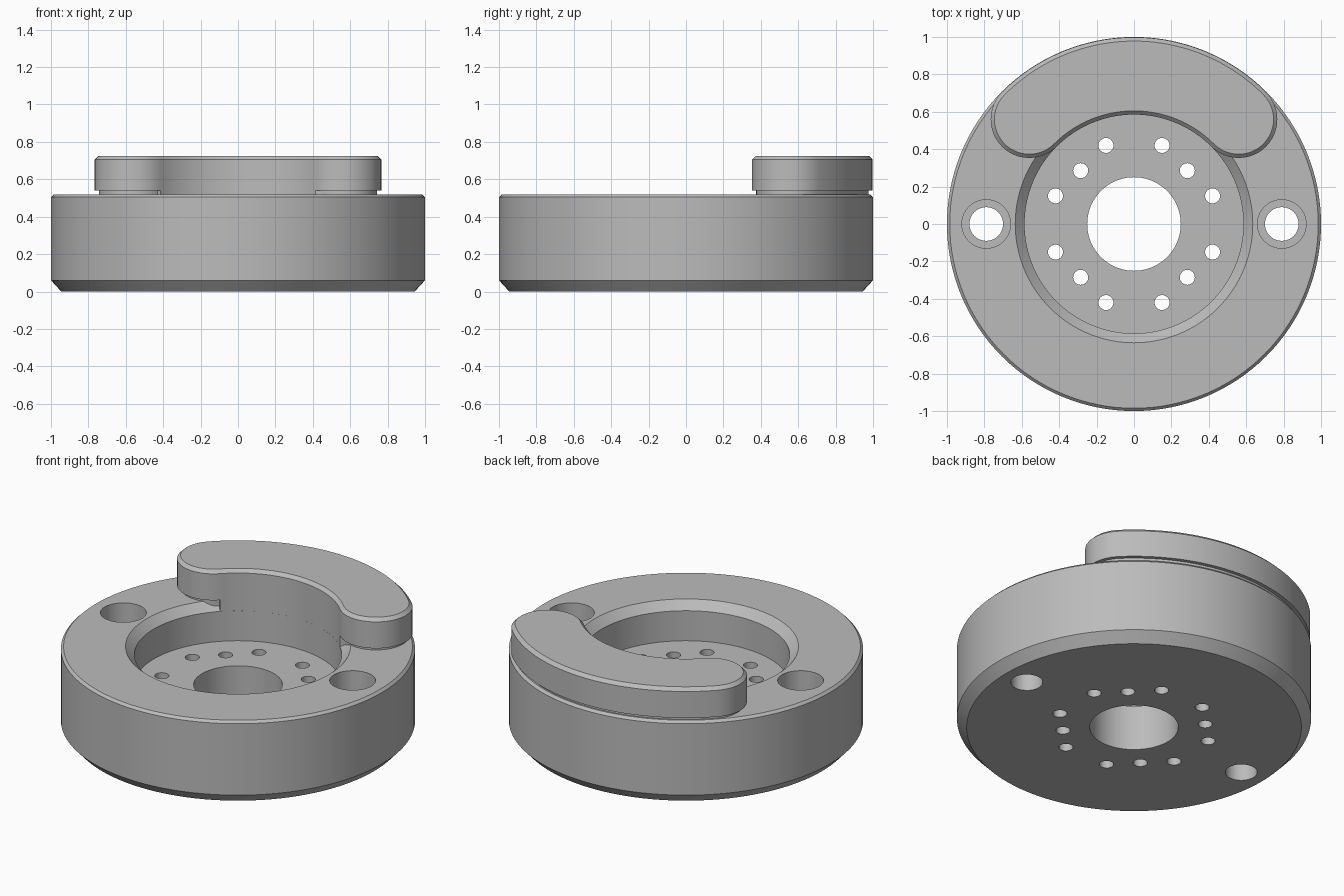
import bpy, bmesh, math
from math import cos, sin, pi

if "Cube" in bpy.data.objects:
    bpy.data.objects.remove(bpy.data.objects["Cube"])

grey = bpy.data.materials.new("plain grey")
grey.use_nodes = True
grey.diffuse_color = (0.5, 0.5, 0.5, 1)
grey.node_tree.nodes["Principled BSDF"].inputs["Base Color"].default_value = (0.5, 0.5, 0.5, 1)


def make_object(name, bm):
    bmesh.ops.recalc_face_normals(bm, faces=bm.faces)
    mesh = bpy.data.meshes.new(name)
    bm.to_mesh(mesh)
    bm.free()
    ob = bpy.data.objects.new(name, mesh)
    bpy.context.collection.objects.link(ob)
    mesh.materials.append(grey)
    return ob


def smooth(ob):
    bpy.ops.object.select_all(action='DESELECT')
    ob.select_set(True)
    bpy.context.view_layer.objects.active = ob
    bpy.ops.object.shade_smooth_by_angle(angle=math.radians(30))


def loft(name, rings):
    """Join equal-length rings of points and cap both ends."""
    bm = bmesh.new()
    loops = [[bm.verts.new(p) for p in ring] for ring in rings]
    n = len(loops[0])
    for a, b in zip(loops, loops[1:]):
        for i in range(n):
            bm.faces.new((a[i], a[(i + 1) % n], b[(i + 1) % n], b[i]))
    bm.faces.new(loops[0])
    bm.faces.new(loops[-1])
    return make_object(name, bm)


def lathe(name, profile, segments=128):
    """Spin a closed (radius, z) profile around the z axis."""
    bm = bmesh.new()
    loops = [[bm.verts.new((r * cos(2 * pi * i / segments), r * sin(2 * pi * i / segments), z))
              for r, z in profile] for i in range(segments)]
    m = len(profile)
    for i in range(segments):
        a, b = loops[i], loops[(i + 1) % segments]
        for j in range(m):
            k = (j + 1) % m
            bm.faces.new((a[j], b[j], b[k], a[k]))
    return make_object(name, bm)


def arc(cx, cy, r, start, end, steps):
    return [(cx + r * cos(math.radians(start + (end - start) * i / steps)),
             cy + r * sin(math.radians(start + (end - start) * i / steps)))
            for i in range(steps + 1)]


INNER, OUTER = 0.585, 0.998
MID, CAP = (INNER + OUTER) / 2, (OUTER - INNER) / 2
C = MID * cos(pi / 4)


def crescent(z, inset, inner_inset):
    """Round-ended quarter ring, shrunk by the given insets."""
    cap = CAP - inset
    pts = arc(0, 0, OUTER - inset, 45, 135, 48)
    pts += arc(-C, C, cap, 135, 315, 24)[1:]
    pts += arc(0, 0, INNER + inner_inset, 135, 45, 48)[(1 if inset == inner_inset else 0):]
    pts += arc(C, C, cap, -135, 45, 24)[1:-1]
    return [(x, y, z) for x, y in pts]


# Round body with bore, recess and chamfered rims
body = lathe("round_body", [
    (0.25, 0), (0.945, 0), (1.0, 0.06), (1.0, 0.505), (0.985, 0.52),
    (0.635, 0.52), (0.585, 0.47), (0.585, 0.283), (0.25, 0.283)])


# Cutters for the bolt holes and the two counterbored holes
cutters = []


def hole(x, y, r, z0, z1):
    rings = [[(x + r * cos(2 * pi * i / 40), y + r * sin(2 * pi * i / 40), z)
              for i in range(40)] for z in (z0, z1)]
    cutters.append(loft("hole_cutter", rings))


for sx in (-1, 1):
    for sy in (-1, 1):
        for x, y in ((0.42, 0.15), (0.285, 0.285), (0.15, 0.42)):
            hole(sx * x, sy * y, 0.04, -0.1, 0.4)
    hole(sx * 0.79, 0, 0.09, -0.1, 0.6)
    hole(sx * 0.79, 0, 0.13, 0.2, 0.6)

for cutter in cutters:
    mod = body.modifiers.new("cut", 'BOOLEAN')
    mod.operation = 'DIFFERENCE'
    mod.solver = 'EXACT'
    mod.object = cutter
    bpy.ops.object.select_all(action='DESELECT')
    body.select_set(True)
    bpy.context.view_layer.objects.active = body
    bpy.ops.object.modifier_apply(modifier=mod.name)
    bpy.data.objects.remove(cutter)
smooth(body)

# Raised crescent with a chamfered top edge
block = loft("raised_crescent", [crescent(0.54, 0, 0), crescent(0.705, 0, 0),
                                 crescent(0.725, 0.02, 0.02)])
smooth(block)

# Narrower neck joining the crescent to the body
neck = loft("crescent_neck", [crescent(0.47, 0.022, 0), crescent(0.54, 0.022, 0)])
smooth(neck)
